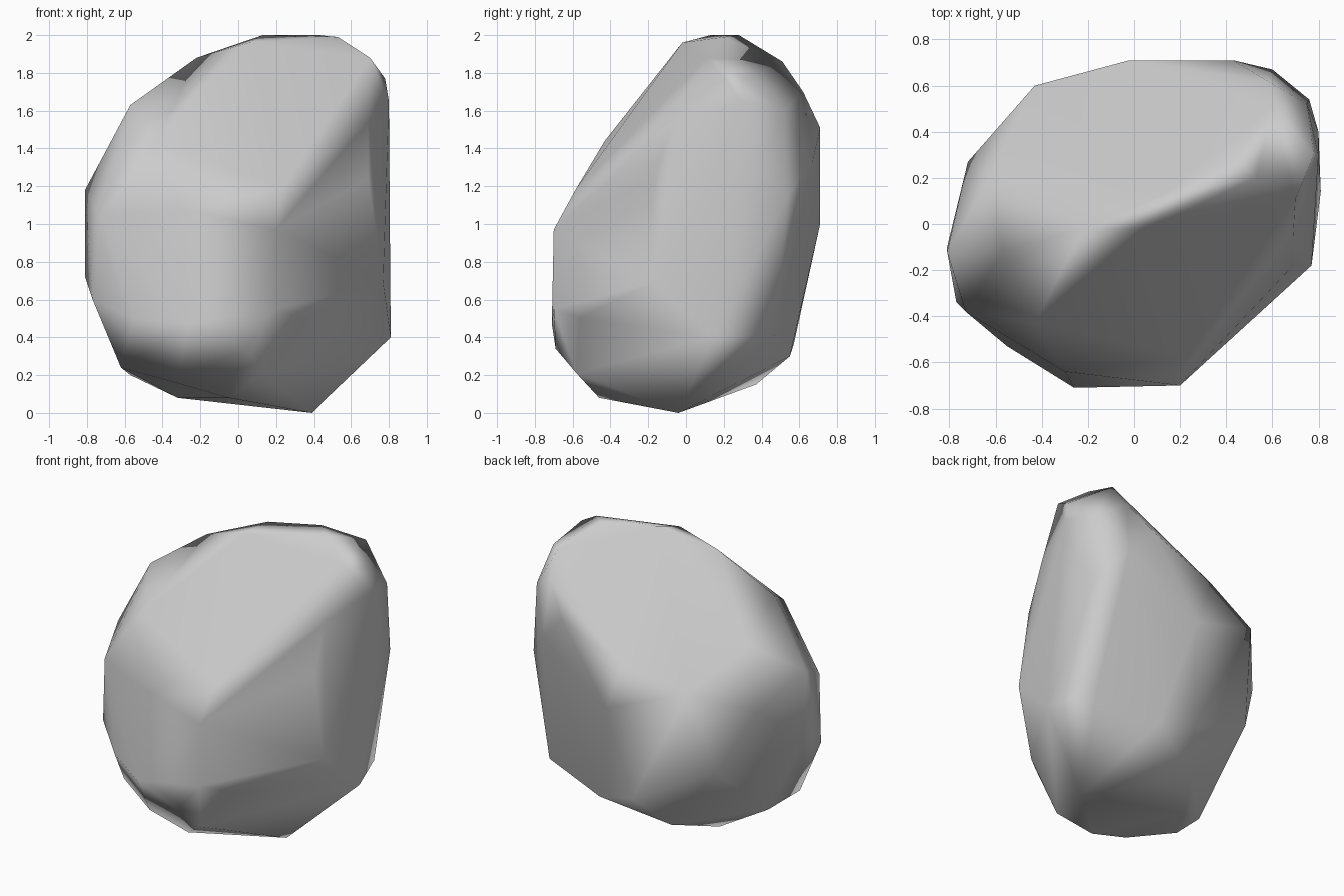
import bpy, bmesh

# Boulder corners, grouped as rough height rings
crown = [(.13, .13, 2), (.43, .28, 2), (.53, .2, 1.99), (-.22, -.02, 1.88), (.06, -.02, 1.96),
         (.6, .51, 1.86), (.7, .11, 1.88), (.78, .3, 1.77)]
shoulder = [(.43, .71, 1.51), (.58, .62, 1.7), (.75, .52, 1.6), (.8, .3, 1.65), (.69, -.06, 1.54),
            (-.57, -.12, 1.63), (-.43, -.43, 1.44), (.6, .67, 1.33)]
waist = [(-.02, .71, 1.32), (.1, .71, 1.0), (-.43, .6, 1.2), (-.62, .21, 1.42), (-.81, -.12, 1.18),
         (-.72, .27, 1.02), (-.73, -.38, 1.04), (-.3, -.64, 1.08), (.2, -.7, .97), (.23, -.58, 1.19),
         (.69, -.18, 1.24), (.77, -.18, .69), (.76, .54, 1.15), (.8, .4, 1.3)]
base = [(-.81, -.1, .72), (-.77, -.34, .6), (-.53, .43, .63), (-.55, -.53, .5), (-.26, -.71, .47),
        (.2, -.7, .55), (.35, -.56, .5), (.81, .14, .4), (.69, .47, .41), (.26, .55, .3), (0, .57, .36)]
foot = [(-.62, -.33, .24), (-.57, -.06, .2), (-.15, .37, .15), (.39, -.04, 0), (-.32, .1, .08),
        (-.33, -.47, .16), (-.05, -.46, .08), (.03, -.69, .34), (.13, -.58, .21)]

# Wrap the corners in a convex skin
bm = bmesh.new()
for p in crown + shoulder + waist + base + foot:
    bm.verts.new(p)
bmesh.ops.convex_hull(bm, input=bm.verts)
loose = [v for v in bm.verts if not v.link_faces]
bmesh.ops.delete(bm, geom=loose, context='VERTS')
bmesh.ops.recalc_face_normals(bm, faces=bm.faces)
for f in bm.faces:
    f.smooth = True
mesh = bpy.data.meshes.new("boulder")
bm.to_mesh(mesh)
bm.free()
rock = bpy.data.objects.new("boulder", mesh)
bpy.context.collection.objects.link(rock)

# Face-weighted shading keeps the big facets flat
wn = rock.modifiers.new("soft_shading", 'WEIGHTED_NORMAL')
wn.weight = 60
